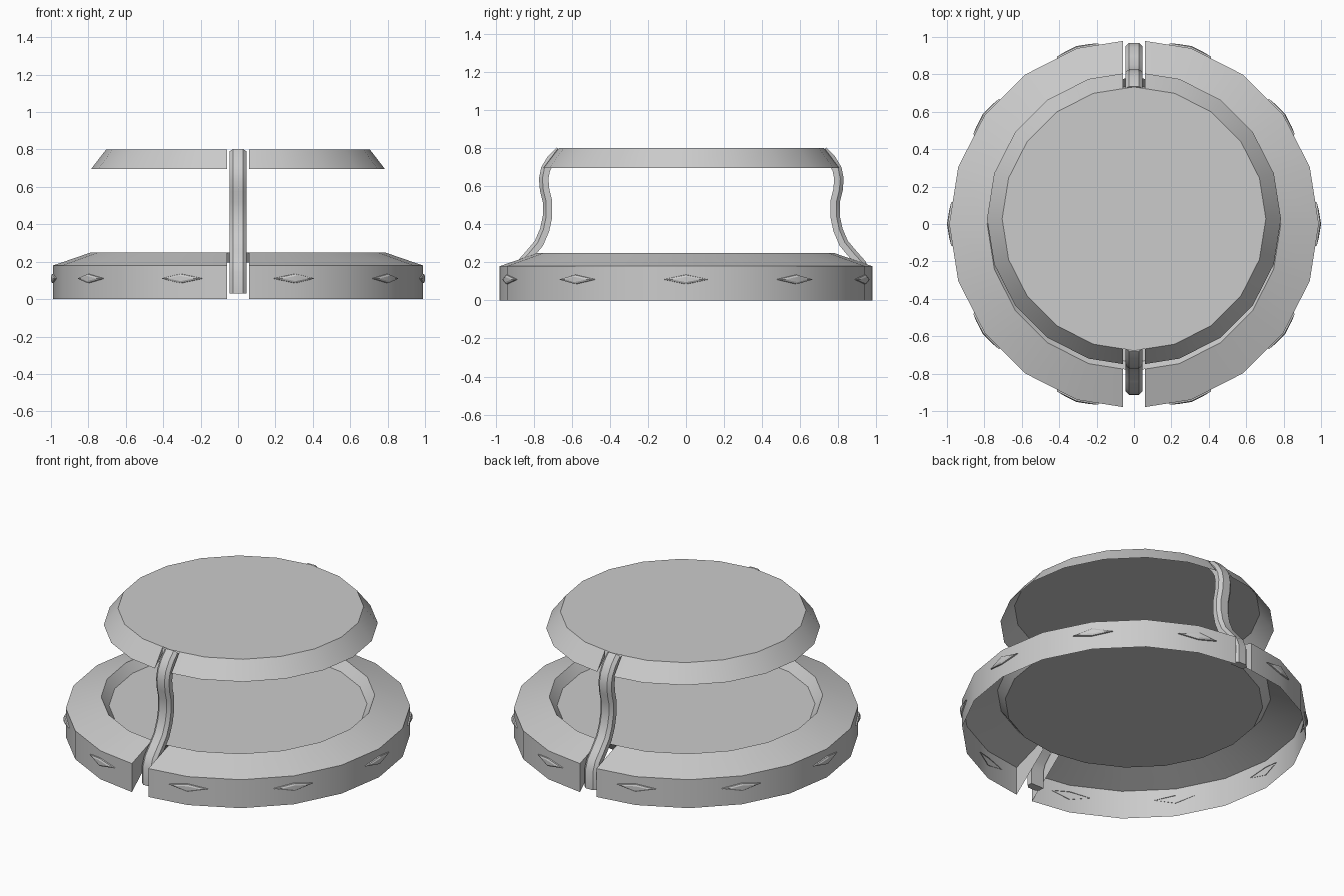
import bpy, bmesh, math
from mathutils import Vector, Matrix

if "Cube" in bpy.data.objects:
    bpy.data.objects.remove(bpy.data.objects["Cube"])

SIDES = 20
LID_Y = 0.028   # lid and arms sit slightly towards the back
GAP = 0.058     # half width of the slots around the arms


def finish(bm, name, angle=30, y=0.0):
    mesh = bpy.data.meshes.new(name)
    bm.to_mesh(mesh)
    bm.free()
    ob = bpy.data.objects.new(name, mesh)
    bpy.context.collection.objects.link(ob)
    ob.location.y = y
    bpy.ops.object.select_all(action='DESELECT')
    ob.select_set(True)
    bpy.context.view_layer.objects.active = ob
    bpy.ops.object.shade_smooth_by_angle(angle=math.radians(angle))
    return ob


def lathe(profile):
    """Open shell turned around z, closed by a disc at the last point."""
    bm = bmesh.new()
    rows = []
    for r, z in profile:
        rows.append([bm.verts.new((r * math.cos(2 * math.pi * i / SIDES),
                                   r * math.sin(2 * math.pi * i / SIDES), z))
                     for i in range(SIDES)])
    for a, b in zip(rows, rows[1:]):
        for i in range(SIDES):
            j = (i + 1) % SIDES
            bm.faces.new((a[i], a[j], b[j], b[i]))
    bm.faces.new(rows[-1])
    return bm


def cut_slots(bm, min_r, fin):
    """Open a slot front and back, then line its sides with thin fins."""
    for s in (-1, 1):
        bmesh.ops.bisect_plane(bm, geom=bm.verts[:] + bm.edges[:] + bm.faces[:],
                               plane_co=(s * GAP, 0, 0), plane_no=(1, 0, 0))
    doomed = [f for f in bm.faces
              if abs(f.calc_center_median().x) < GAP - 0.001
              and abs(f.calc_center_median().y) > min_r]
    bmesh.ops.delete(bm, geom=doomed, context='FACES')
    for sx in (-1, 1):
        for sy in (-1, 1):
            pts = [bm.verts.new((sx * GAP, sy * r, z)) for r, z in fin]
            f = bm.faces.new(pts)
            f.normal_update()
            if f.normal.x * sx > 0:
                f.normal_flip()


# Base shell: wall, sloped shoulder, lip and recessed floor
bm = lathe([(0.988, 0), (0.988, 0.18), (0.785, 0.25), (0.74, 0.195)])
cut_slots(bm, 0.80, [(0.979, 0), (0.979, 0.18), (0.776, 0.25), (0.74, 0.195)])
finish(bm, "base")

# Lid shell
bm = lathe([(0.786, 0.695), (0.705, 0.80)])
cut_slots(bm, 0.72, [(0.778, 0.695), (0.70, 0.80), (0.70, 0.76)])
finish(bm, "lid", y=LID_Y)

# Curved arms joining base and lid: (radius, height) down the centre line
PATH = [(0.69, 0.785), (0.735, 0.74), (0.765, 0.69), (0.775, 0.64), (0.77, 0.58),
        (0.755, 0.52), (0.755, 0.44), (0.77, 0.37), (0.80, 0.30), (0.85, 0.24),
        (0.895, 0.19), (0.915, 0.14), (0.915, 0.03)]
# Chamfered cross-section: (across, outwards)
SECTION = [(-0.045, -0.024), (0.045, -0.024), (0.045, 0.008), (0.026, 0.026),
           (-0.026, 0.026), (-0.045, 0.008)]


def arm(name, turn):
    bm = bmesh.new()
    rows = []
    for i, (r, z) in enumerate(PATH):
        p, q = PATH[max(i - 1, 0)], PATH[min(i + 1, len(PATH) - 1)]
        t = Vector((q[0] - p[0], q[1] - p[1])).normalized()
        n = Vector((-t.y, t.x))          # outward from the path
        rows.append([bm.verts.new((u, r + n.x * v, z + n.y * v)) for u, v in SECTION])
    k = len(SECTION)
    for a, b in zip(rows, rows[1:]):
        for i in range(k):
            j = (i + 1) % k
            bm.faces.new((a[i], a[j], b[j], b[i]))
    bm.faces.new(rows[0])
    bm.faces.new(rows[-1])
    bmesh.ops.recalc_face_normals(bm, faces=bm.faces[:])
    bmesh.ops.rotate(bm, verts=bm.verts[:], cent=(0, 0, 0),
                     matrix=Matrix.Rotation(turn, 3, 'Z'))
    finish(bm, name, 40, LID_Y)


arm("back_arm", 0)
arm("front_arm", math.pi)

# Raised diamond studs over every second corner of the wall
bm = bmesh.new()
for i in range(10):
    rot = Matrix.Rotation(2 * math.pi * i / 10, 3, 'Z')
    rings = []
    for half_w, half_h, side_r, mid_r in ((0.12, 0.026, 0.967, 0.984),
                                          (0.115, 0.024, 0.978, 0.995),
                                          (0.075, 0.014, 0.988, 1.0)):
        corners = [(side_r, -half_w, 0.11), (mid_r, 0, 0.11 - half_h),
                   (side_r, half_w, 0.11), (mid_r, 0, 0.11 + half_h)]
        rings.append([bm.verts.new(rot @ Vector(c)) for c in corners])
    for a, b in zip(rings, rings[1:]):
        for m in range(4):
            n = (m + 1) % 4
            bm.faces.new((a[m], a[n], b[n], b[m]))
    c = rings[-1]
    bm.faces.new((c[0], c[1], c[3]))
    bm.faces.new((c[1], c[2], c[3]))
finish(bm, "diamond_studs", 20)
